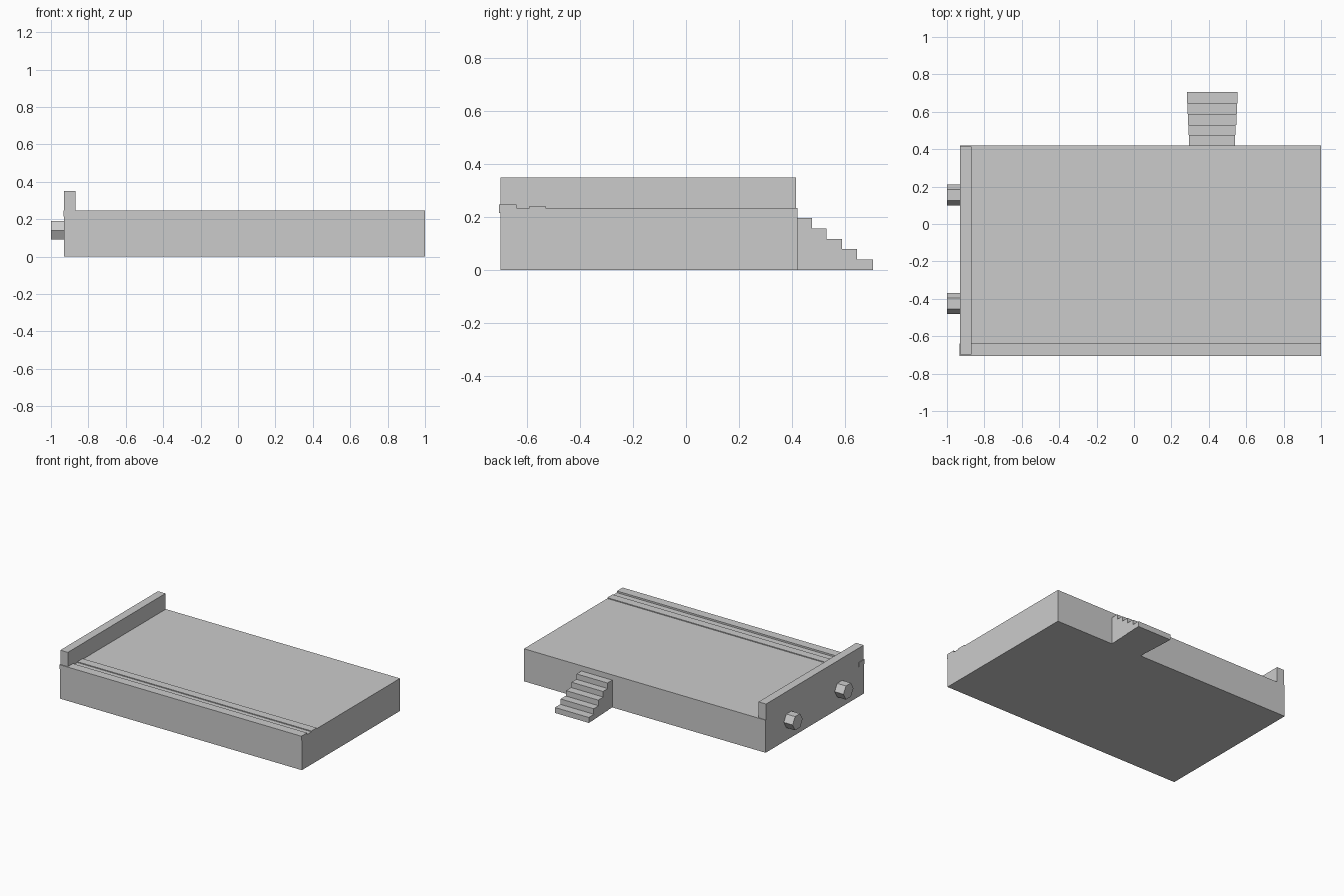
import bpy, math

if "Cube" in bpy.data.objects:
    bpy.data.objects.remove(bpy.data.objects["Cube"])

grey = bpy.data.materials.new("light grey")
grey.diffuse_color = (0.6, 0.6, 0.6, 1)
grey.use_nodes = True
grey.node_tree.nodes["Principled BSDF"].inputs["Base Color"].default_value = grey.diffuse_color


def box(name, x, y, z):
    """Box from (min, max) ranges on each axis."""
    bpy.ops.mesh.primitive_cube_add(size=1, location=[sum(r) / 2 for r in (x, y, z)])
    ob = bpy.context.object
    ob.name = name
    ob.scale = [r[1] - r[0] for r in (x, y, z)]
    bpy.ops.object.transform_apply(location=False, rotation=False, scale=True)
    ob.data.materials.append(grey)
    return ob


# Platform slab
box("platform", (-0.93, 1.0), (-0.70, 0.42), (0, 0.235))

# Low wall along the left end
box("end_wall", (-0.93, -0.87), (-0.699, 0.415), (0.23, 0.35))

# Raised edging strips along the front
box("front_edge_strip", (-0.934, 1.0), (-0.705, -0.64), (0.215, 0.247))
box("inner_edge_strip", (-0.87, 1.0), (-0.59, -0.53), (0.23, 0.241))

# Stairs at the back: one stepped profile, widening slightly toward the bottom
y_ends = [0.475, 0.53, 0.588, 0.645, 0.705]
verts, faces = [], []
y0 = 0.42
for i, y1 in enumerate(y_ends):
    top = 0.197 - 0.0394 * i
    half = 0.123 + 0.003 * i
    box(f"stair_step_{i + 1}", (0.418 - half, 0.418 + half), (y0, y1), (0, top))
    y0 = y1

# Hexagonal stubs on the left side
for name, y in (("front_stub", -0.425), ("back_stub", 0.155)):
    bpy.ops.mesh.primitive_cylinder_add(vertices=6, radius=0.057, depth=0.08,
                                        location=(-0.96, y, 0.14),
                                        rotation=(0, math.pi / 2, 0))
    ob = bpy.context.object
    ob.name = name
    # primitive starts with a corner on local Y, which stays on world Y
    ob.data.materials.append(grey)
